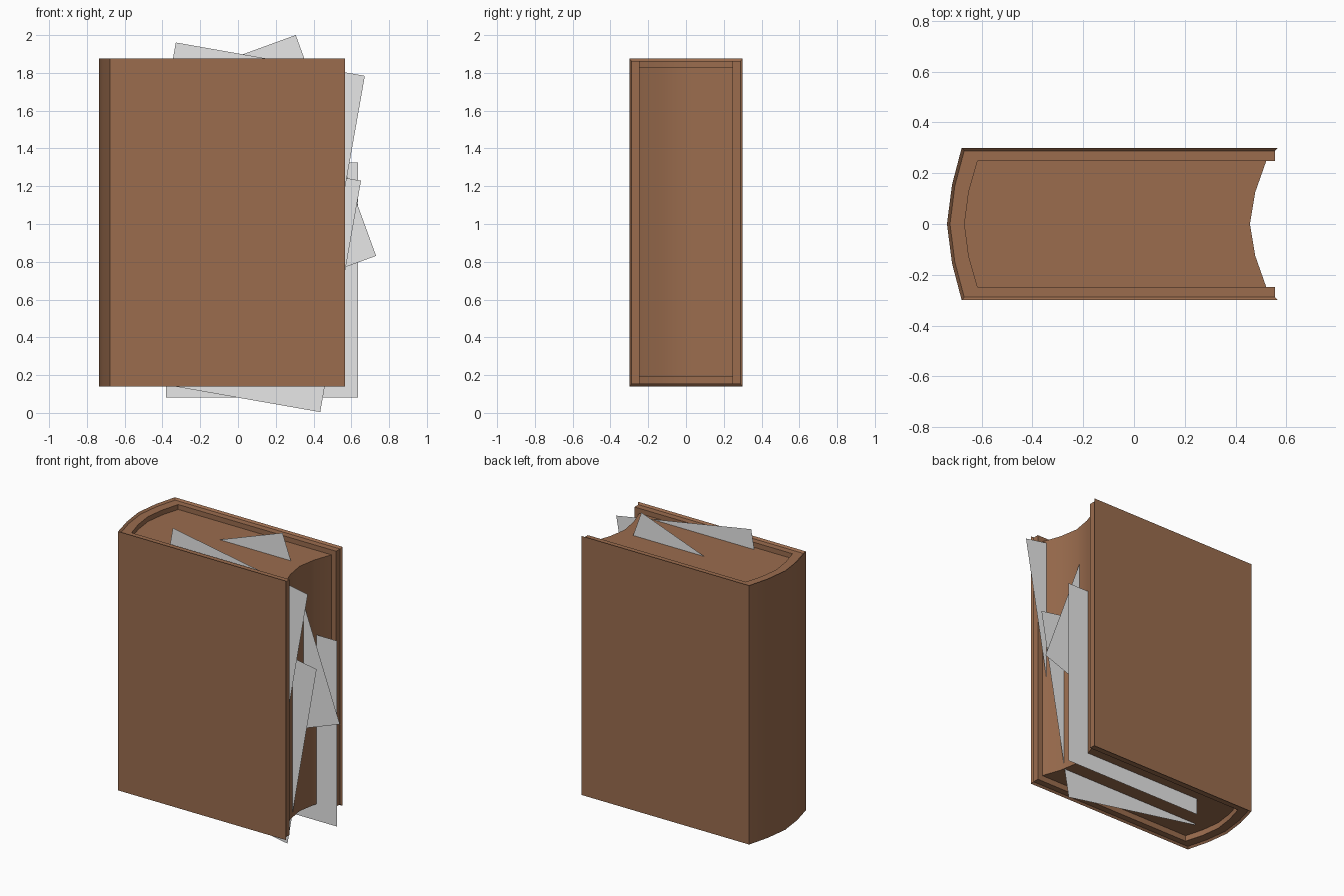
import bpy, bmesh, math

if "Cube" in bpy.data.objects:
    bpy.data.objects.remove(bpy.data.objects["Cube"])


def material(name, color):
    m = bpy.data.materials.new(name)
    m.diffuse_color = (*color, 1)
    m.use_nodes = True
    m.node_tree.nodes["Principled BSDF"].inputs["Base Color"].default_value = m.diffuse_color
    return m


leather = material("brown leather", (0.326, 0.151, 0.076))
paper = material("loose paper grey", (0.8, 0.8, 0.8))


def finish(name, bm, mat, smooth=True):
    bmesh.ops.recalc_face_normals(bm, faces=bm.faces)
    me = bpy.data.meshes.new(name)
    bm.to_mesh(me)
    bm.free()
    me.materials.append(mat)
    ob = bpy.data.objects.new(name, me)
    bpy.context.collection.objects.link(ob)
    if smooth:
        bpy.ops.object.select_all(action='DESELECT')
        bpy.context.view_layer.objects.active = ob
        ob.select_set(True)
        bpy.ops.object.shade_smooth_by_angle(angle=math.radians(30))
    return ob


def mirrored(half):
    """Extend a plan profile ending on y = 0 across the centre line."""
    return half + [(x, -y) for x, y in reversed(half) if y != 0]


# Cover: outer, rim and inner plan profiles lofted with a small lip all round
Z0, Z1, LIP = 0.14, 1.875, 0.012
outer = mirrored([(0.566, -0.30), (-0.678, -0.30), (-0.716, -0.155), (-0.736, 0)])
rim = mirrored([(0.555, -0.288), (-0.668, -0.288), (-0.705, -0.15), (-0.724, 0)])
inner = mirrored([(0.555, -0.247), (-0.616, -0.247), (-0.65, -0.128), (-0.667, 0)])
bm = bmesh.new()
rings = []
for o, r, i in zip(outer, rim, inner):
    section = [(o, Z0), (o, Z1), (r, Z1 - LIP), (i, Z1 - LIP), (i, Z0 + LIP), (r, Z0 + LIP)]
    rings.append([bm.verts.new((p[0], p[1], z)) for p, z in section])
for a, b in zip(rings, rings[1:]):
    for k in range(6):
        n = (k + 1) % 6
        bm.faces.new((a[k], a[n], b[n], b[k]))
for e in (rings[0], rings[-1]):
    bm.faces.new((e[0], e[1], e[2], e[5]))
    bm.faces.new((e[5], e[2], e[3], e[4]))
finish("book_cover", bm, leather)

# Page block: rounded at the spine, hollowed at the fore edge
plan = inner[1:-1] + [(0.52, 0.247), (0.477, 0.125), (0.456, 0), (0.477, -0.125), (0.52, -0.247)]
bm = bmesh.new()
low = bm.faces.new([bm.verts.new((x, y, 0.19)) for x, y in plan])
ext = bmesh.ops.extrude_face_region(bm, geom=[low], use_keep_orig=True)
bmesh.ops.translate(bm, vec=(0, 0, 1.64),
                    verts=[v for v in ext["geom"] if isinstance(v, bmesh.types.BMVert)])
finish("page_block", bm, leather)

# Loose sheets: flat upright pages, each turned about y (x, y, z, tilt in degrees)
sheets = [(0.128, 0.14, 0.703, 0), (0.063, -0.22, 1.26, -10),
          (0.041, 0.035, 1.242, 20), (0.043, -0.098, 0.705, -10)]
for n, (x, y, z, tilt) in enumerate(sheets, 1):
    bm = bmesh.new()
    c, s = math.cos(math.radians(tilt)), math.sin(math.radians(tilt))
    corners = [(-0.508, -0.622), (0.508, -0.622), (0.508, 0.622), (-0.508, 0.622)]
    bm.faces.new([bm.verts.new((x + u * c - v * s, y, z + u * s + v * c)) for u, v in corners])
    finish(f"loose_sheet_{n}", bm, paper, smooth=False)
